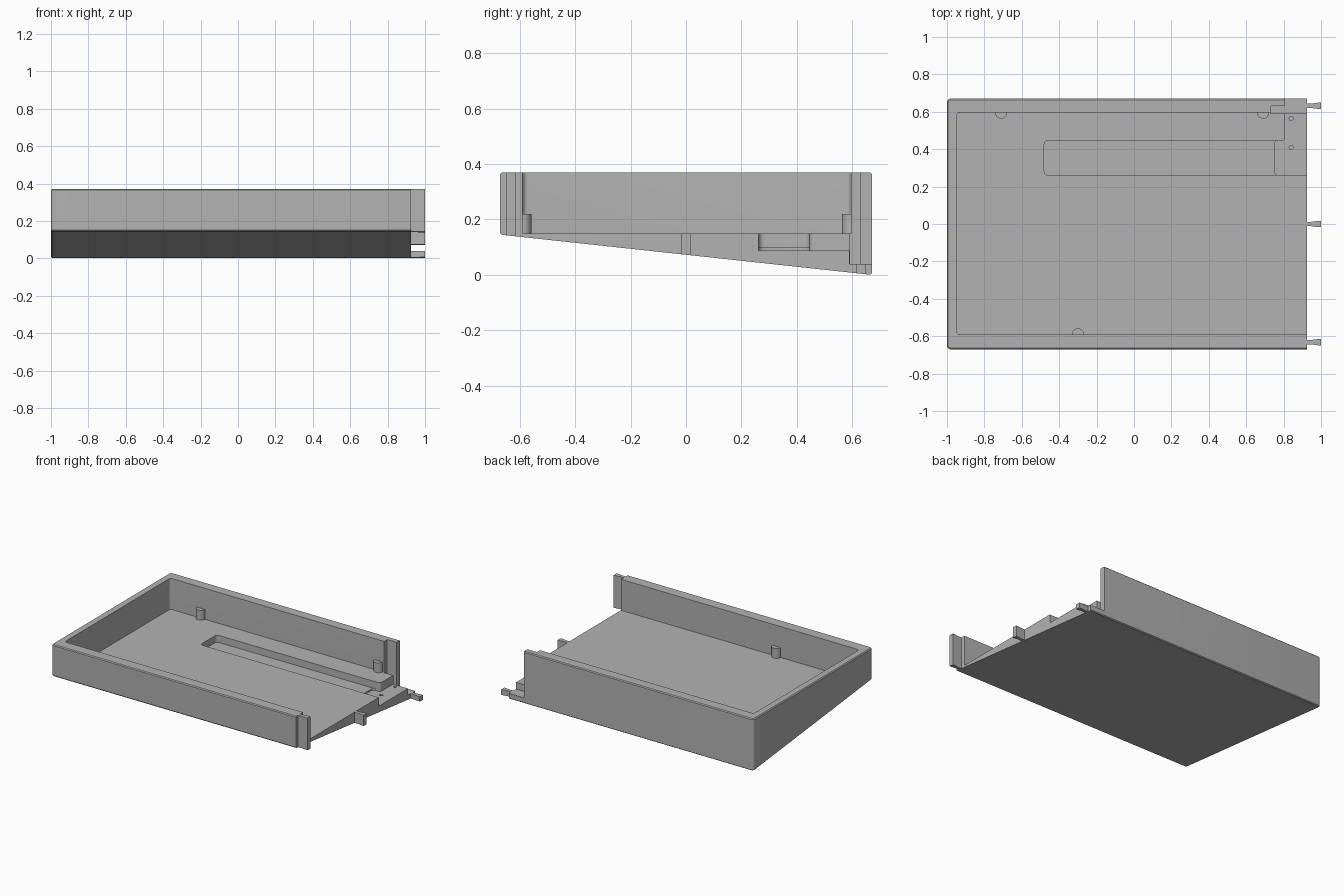
import bpy, bmesh, math
from mathutils import Vector

old = bpy.data.objects.get("Cube")
if old:
    bpy.data.objects.remove(old)

grey = bpy.data.materials.new("mid grey")
grey.use_nodes = True
colour = (0.45, 0.45, 0.45, 1)
grey.diffuse_color = colour
grey.node_tree.nodes["Principled BSDF"].inputs["Base Color"].default_value = colour

TOP, FLOOR, END, HALF = 0.37, 0.15, 0.925, 0.67


def slope(y):
    """Height of the slanted underside at depth y."""
    return 0.145 * (HALF - y) / (2 * HALF)


def outline(corners):
    """Outline from (x, y, fillet radius) corners."""
    pts = []
    for i, (x, y, r) in enumerate(corners):
        p = Vector((x, y))
        if not r:
            pts.append(p)
            continue
        a = (Vector(corners[i - 1][:2]) - p).normalized()
        b = (Vector(corners[(i + 1) % len(corners)][:2]) - p).normalized()
        c = p + r * (a + b)
        for k in range(7):
            t = math.pi / 2 * k / 6
            pts.append(c - r * (math.cos(t) * b + math.sin(t) * a))
    return pts


def rect(x0, x1, y0, y1, r=0):
    """Rectangle, with the corners on the -x side rounded."""
    return outline([(x0, y0, r), (x1, y0, 0), (x1, y1, 0), (x0, y1, r)])


def prism(name, pts, z0, z1, chamfer=0):
    """Extruded outline; z0 may be a function of y."""
    bm = bmesh.new()
    base = [bm.verts.new((p.x, p.y, z0(p.y) if callable(z0) else z0)) for p in pts]
    top = [bm.verts.new((p.x, p.y, z1)) for p in pts]
    bm.faces.new(base)
    bm.faces.new(top)
    for i in range(len(pts)):
        bm.faces.new((base[i - 1], base[i], top[i], top[i - 1]))
    bmesh.ops.recalc_face_normals(bm, faces=bm.faces)
    if chamfer:
        rims = [e for e in bm.edges
                if all(v in top for v in e.verts) or all(v in base for v in e.verts)]
        rims = [e for e in rims if min(v.co.x for v in e.verts) < END - 0.01]
        bmesh.ops.bevel(bm, geom=rims, offset=chamfer, segments=1, affect='EDGES')
    mesh = bpy.data.meshes.new(name)
    bm.to_mesh(mesh)
    bm.free()
    mesh.materials.append(grey)
    obj = bpy.data.objects.new(name, mesh)
    bpy.context.collection.objects.link(obj)
    return obj


def circle(x, y, r, n=20):
    return [Vector((x + r * math.cos(math.tau * k / n), y + r * math.sin(math.tau * k / n)))
            for k in range(n)]


# Wedge-shaped tray body
tray = prism("tray", rect(-1, END, -HALF, HALF, 0.02), slope, TOP, 0.006)

# Main cavity, open at the right end, with a flared rim
cavity = rect(-0.95, 1.1, -0.59, 0.595, 0.02)
cutters = [prism("cavity_cutter", cavity, FLOOR, 0.5)]
rim = prism("rim_cutter", rect(-0.956, 1.1, -0.596, 0.601, 0.02), TOP - 0.006, 0.5)
for v in rim.data.vertices:
    if v.co.z < TOP:
        v.co.y += -0.006 if v.co.y > 0 else 0.006
        if v.co.x < 0:
            v.co.x += 0.006
cutters.append(rim)

# Long channel, connector pocket, rear corner and step in the rear wall
cutters.append(prism("channel_cutter", rect(-0.48, 1.1, 0.262, 0.445, 0.02), 0.10, 0.3))
pocket = outline([(0.75, 0.262, 0.02), (1.1, 0.262, 0), (1.1, 0.61, 0),
                  (0.808, 0.61, 0), (0.808, 0.445, 0.02), (0.75, 0.445, 0.02)])
cutters.append(prism("pocket_cutter", pocket, 0.088, 0.3))
cutters.append(prism("corner_cutter", rect(0.808, 1.1, 0.59, 0.8), 0.04, 0.5))
cutters.append(prism("step_cutter", rect(0.733, 1.05, 0.592, 0.63), 0.0401, 0.51))

# Screw holes in the pocket
for y in (0.41, 0.565):
    cutters.append(prism("screw_hole_cutter", circle(0.84, y, 0.011), 0.055, 0.2))

for c in cutters:
    c.hide_render = True
    mod = tray.modifiers.new(c.name, 'BOOLEAN')
    mod.operation = 'DIFFERENCE'
    mod.solver = 'EXACT'
    mod.object = c
deps = bpy.context.evaluated_depsgraph_get()
solid = bpy.data.meshes.new_from_object(tray.evaluated_get(deps))
tray.modifiers.clear()
tray.data = solid
for c in cutters:
    bpy.data.objects.remove(c)

# Half-round support pegs against the walls
for name, x, y in (("rear_peg_right", -0.71, 0.595), ("rear_peg_left", 0.69, 0.595),
                   ("front_peg", -0.3, -0.59)):
    prism(name, circle(x, y, 0.032, 32), FLOOR - 0.01, 0.22)

# Flared joining tabs on the open end
for name, y, z in (("front_tab", -0.632, TOP), ("middle_tab", 0, FLOOR), ("rear_tab", 0.632, 0.04)):
    half = [(END - 0.01, 0.012), (0.95, 0.012), (0.985, 0.017), (1, 0.017)]
    pts = [Vector((x, y - w)) for x, w in half] + [Vector((x, y + w)) for x, w in reversed(half)]
    prism(name, pts, slope, z)

# Smooth shading with sharp creases
bpy.ops.object.select_all(action='DESELECT')
for obj in bpy.context.collection.objects:
    if obj.type == 'MESH' and grey.name in obj.data.materials:
        obj.select_set(True)
        bpy.context.view_layer.objects.active = obj
bpy.ops.object.shade_smooth_by_angle(angle=math.radians(30))
